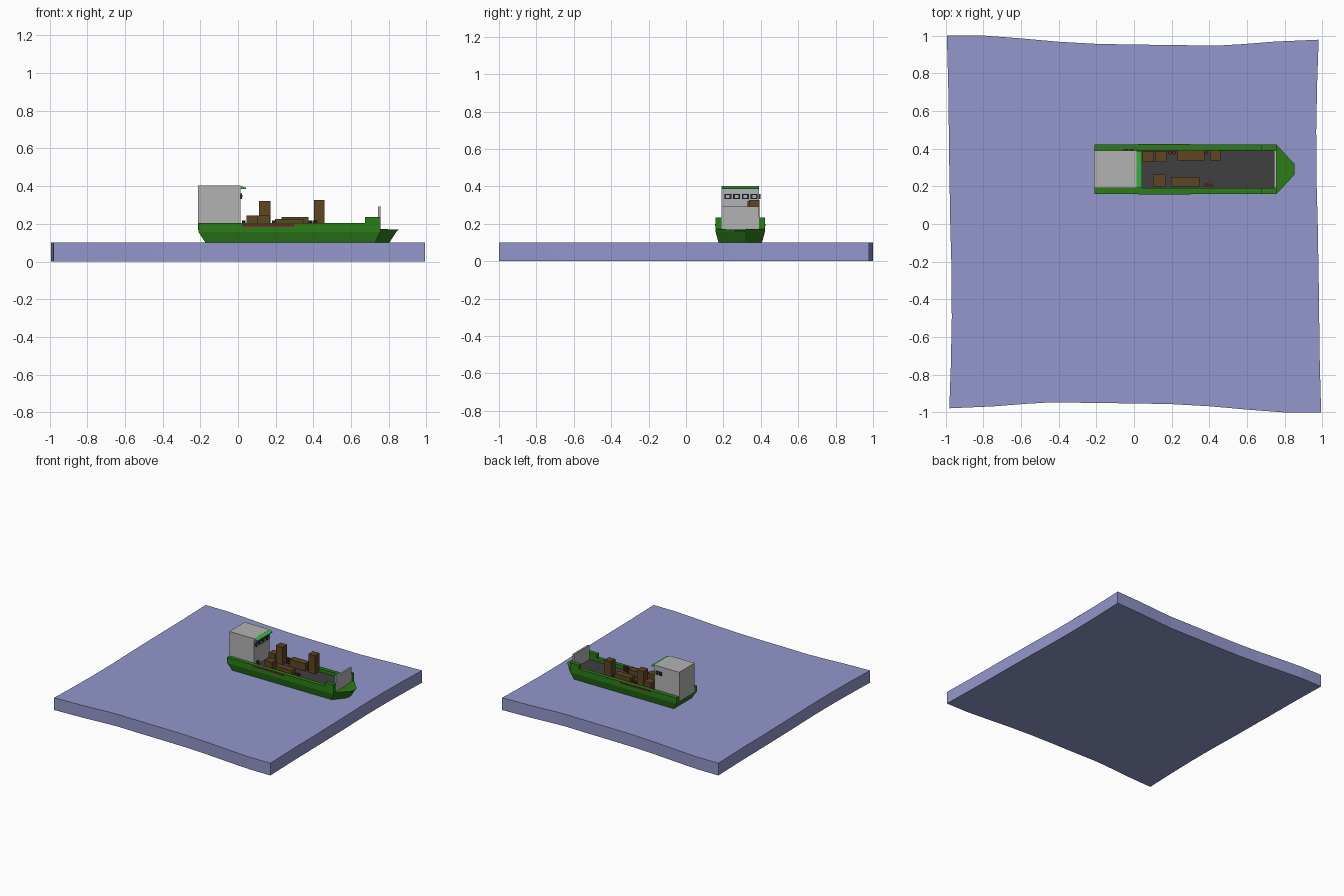
import bpy
import bmesh
import math

if "Cube" in bpy.data.objects:
    bpy.data.objects.remove(bpy.data.objects["Cube"])

CY = 0.29  # ship centre line


def material(name, rgb):
    m = bpy.data.materials.new(name)
    m.diffuse_color = (*rgb, 1)
    m.use_nodes = True
    m.node_tree.nodes["Principled BSDF"].inputs["Base Color"].default_value = m.diffuse_color
    return m


WATER = material("water", (0.29, 0.31, 0.60))
GREEN = material("hull_green", (0.025, 0.20, 0.01))
BRIGHT = material("bright_green", (0.05, 0.48, 0.06))
DARK = material("deck_grey", (0.05, 0.05, 0.05))
WOOD = material("crate_brown", (0.11, 0.06, 0.015))
RED = material("dark_red", (0.16, 0.015, 0.02))
GLASS = material("window_glass", (0.025, 0.03, 0.05))
GREY = material("house_grey", (0.45, 0.45, 0.45))


def loft(name, rings, mat):
    """Closed solid through rings with equal point counts."""
    bm = bmesh.new()
    vs = [[bm.verts.new(p) for p in ring] for ring in rings]
    n = len(rings[0])
    for a, b in zip(vs, vs[1:]):
        for i in range(n):
            j = (i + 1) % n
            bm.faces.new((a[i], a[j], b[j], b[i]))
    bm.faces.new(vs[0][::-1])
    bm.faces.new(vs[-1])
    bmesh.ops.recalc_face_normals(bm, faces=bm.faces)
    me = bpy.data.meshes.new(name)
    bm.to_mesh(me)
    bm.free()
    ob = bpy.data.objects.new(name, me)
    me.materials.append(mat)
    bpy.context.collection.objects.link(ob)
    return ob


def box(name, x0, x1, y0, y1, z0, z1, mat):
    rect = [(x0, y0), (x1, y0), (x1, y1), (x0, y1)]
    return loft(name, [[(x, y, z) for x, y in rect] for z in (z0, z1)], mat)


def barrel(name, x, y, z, r, h):
    ring = [(x + r * math.cos(i * math.pi / 5), y + r * math.sin(i * math.pi / 5)) for i in range(10)]
    return loft(name, [[(a, b, k) for a, b in ring] for k in (z, z + h)], RED)


# Sea slab: wavy half outline, repeated by half-turn symmetry
half = [(-0.993, 1.0), (-0.8, 1.0), (-0.6, 0.985), (-0.4, 0.967), (-0.2, 0.956),
        (0, 0.952), (0.2, 0.95), (0.43, 0.946), (0.57, 0.954), (0.75, 0.968), (0.98, 0.978),
        (0.972, 0.75), (0.967, 0.5), (0.968, 0.25), (0.975, 0), (0.981, -0.35), (0.985, -0.7)]
outline = half + [(-x, -y) for x, y in half]
loft("sea", [[(x, y, z) for x, y in outline] for z in (0, 0.1)], WATER)


# Hull: three rings, sloped below the chine and pointed at the bow
def hull_ring(stern, shoulder, tip, hw, tip_hw, z, z_tip):
    port = [(stern, hw, z), (shoulder, hw, z), (tip, tip_hw, z_tip)]
    pts = port + [(x, -y, k) for x, y, k in reversed(port)]
    return [(x, CY + y, k) for x, y, k in pts]


loft("hull", [hull_ring(-0.17, 0.725, 0.80, 0.115, 0.024, 0.095, 0.095),
              hull_ring(-0.21, 0.755, 0.84, 0.132, 0.026, 0.157, 0.157),
              hull_ring(-0.21, 0.755, 0.853, 0.132, 0.027, 0.172, 0.17)], GREEN)
box("deck", 0.01, 0.745, 0.19, 0.39, 0.168, 0.176, DARK)

# Bulwarks, raised bow blocks
for side, s in (("starboard", -1), ("port", 1)):
    y0, y1 = sorted((CY + s * 0.10, CY + s * 0.132))
    box(side + "_bulwark", -0.21, 0.755, y0, y1, 0.165, 0.203, GREEN)
    box(side + "_bow_block", 0.675, 0.755, y0, y1, 0.2, 0.235, GREEN)
    yo = CY + s * 0.132
    box(side + "_hull_stripe", 0.02, 0.30, yo - 0.002, yo + 0.002, 0.187, 0.199, RED)
box("bow_gate", 0.742, 0.756, 0.19, 0.39, 0.17, 0.292, GREY)

# Deckhouse with sloping visor and windows
box("deckhouse", -0.212, 0.012, 0.19, 0.39, 0.168, 0.402, GREY)
visor = [(0.01, 0.385), (0.042, 0.386), (0.042, 0.392), (0.01, 0.402)]
loft("visor", [[(x, y, z) for x, z in visor] for y in (0.192, 0.388)], BRIGHT)
for i in range(4):
    y = 0.205 + i * 0.047
    box(f"front_window_{i}", 0.01, 0.022, y, y + 0.037, 0.332, 0.36, GLASS)
    box(f"front_pane_{i}", 0.015, 0.0235, y + 0.009, y + 0.028, 0.339, 0.353, GREY)
for i in range(2):
    x = -0.055 + i * 0.03
    box(f"side_window_{i}", x, x + 0.022, 0.385, 0.399, 0.332, 0.36, GLASS)

# Cargo crates: x0, x1, y0, y1, top
crates = [(0.045, 0.107, 0.328, 0.388, 0.245), (0.112, 0.172, 0.328, 0.388, 0.322),
          (0.23, 0.373, 0.338, 0.389, 0.237), (0.402, 0.46, 0.338, 0.394, 0.327),
          (0.10, 0.167, 0.20, 0.263, 0.245), (0.197, 0.347, 0.20, 0.25, 0.225)]
for i, (a, b, c, d, top) in enumerate(crates):
    box(f"crate_{i}", a, b, c, d, 0.172, top, WOOD)

# Small red barrels
for i, (x, y) in enumerate([(0.19, 0.378), (0.212, 0.378), (0.385, 0.205), (0.408, 0.205), (0.385, 0.375), (0.03, 0.215)]):
    barrel(f"barrel_{i}", x, y, 0.172, 0.010, 0.045)
